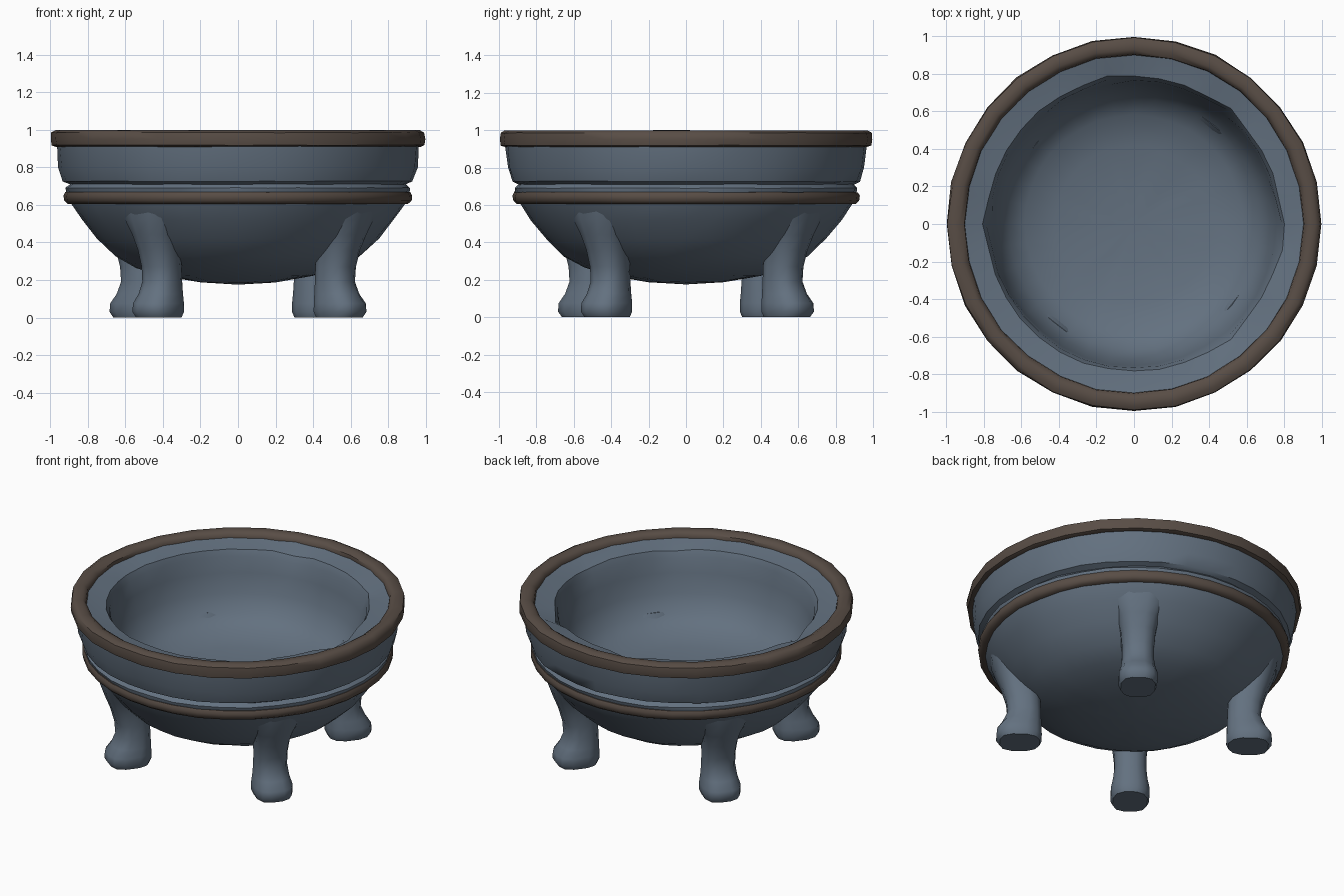
import bpy, bmesh, math, random
from mathutils import Vector

if "Cube" in bpy.data.objects:
    bpy.data.objects.remove(bpy.data.objects["Cube"])

random.seed(4)


def material(name, rgb):
    m = bpy.data.materials.new(name)
    m.diffuse_color = (*rgb, 1)
    m.use_nodes = True
    m.node_tree.nodes["Principled BSDF"].inputs["Base Color"].default_value = m.diffuse_color
    return m


STONE = material("blue grey stone", (0.125, 0.165, 0.215))
BRONZE = material("dark brown band", (0.098, 0.074, 0.060))


def finish(name, bm, mat, angle=40):
    bmesh.ops.recalc_face_normals(bm, faces=bm.faces)
    me = bpy.data.meshes.new(name)
    bm.to_mesh(me)
    bm.free()
    ob = bpy.data.objects.new(name, me)
    bpy.context.collection.objects.link(ob)
    me.materials.append(mat)
    bpy.ops.object.select_all(action='DESELECT')
    ob.select_set(True)
    bpy.context.view_layer.objects.active = ob
    bpy.ops.object.shade_smooth_by_angle(angle=math.radians(angle))
    return ob


def bridge(bm, a, b):
    n = len(a)
    for i in range(n):
        bm.faces.new((a[i], a[(i + 1) % n], b[(i + 1) % n], b[i]))


# Worn spots on the ledge edge, in degrees
CHIPS = (100, 180, 355, 50, 310)


def chip(i, segs):
    deg = 360 * i / segs
    return any(abs((deg - c + 180) % 360 - 180) < 6 for c in CHIPS)


def lathe(name, profile, segs, mat, jitter, angle, closed=False, chipped=()):
    """Turn an (r, z) profile; r = 0 at the ends makes a pole."""
    bm = bmesh.new()
    rings, poles = [], []
    for k, (r, z) in enumerate(profile):
        if r == 0:
            poles.append(bm.verts.new((0, 0, z)))
            continue
        ring = []
        for i in range(segs):
            a = math.tau * i / segs
            rr = r + random.uniform(-jitter, jitter)
            zz = z + random.uniform(-jitter, jitter) * 0.5
            if k in chipped and chip(i, segs):
                rr += 0.018
                zz -= 0.02
            ring.append(bm.verts.new((rr * math.cos(a), rr * math.sin(a), zz)))
        rings.append(ring)
    for a, b in zip(rings, rings[1:]):
        bridge(bm, a, b)
    if closed:
        bridge(bm, rings[-1], rings[0])
    for pole, ring in zip(poles, (rings[0], rings[-1])):
        for i in range(segs):
            bm.faces.new((pole, ring[i], ring[(i + 1) % segs]))
    return finish(name, bm, mat, angle)


# Bowl: outer belly, groove, upper wall, inner ledge and hollow
lathe("bowl", [
    (0, 0.175), (0.2, 0.188), (0.4, 0.222), (0.54, 0.265), (0.65, 0.325),
    (0.75, 0.42), (0.83, 0.52), (0.89, 0.61), (0.915, 0.67), (0.918, 0.69),
    (0.895, 0.71), (0.93, 0.725), (0.955, 0.80), (0.967, 0.93), (0.92, 0.965),
    (0.88, 0.955), (0.785, 0.94), (0.768, 0.90), (0.755, 0.80), (0.725, 0.68),
    (0.67, 0.57), (0.58, 0.505), (0.42, 0.465), (0.2, 0.445), (0, 0.44)],
    36, STONE, 0.004, 40, chipped=(16, 17))

# Rim ring and lower band
lathe("rim_band", [(0.90, 0.95), (0.905, 0.982), (0.93, 0.998), (0.968, 0.998),
                   (0.992, 0.985), (0.998, 0.95), (0.992, 0.918), (0.97, 0.91),
                   (0.915, 0.915)], 28, BRONZE, 0.003, 50, True)
lathe("lower_band", [(0.87, 0.605), (0.905, 0.605), (0.924, 0.622),
                     (0.928, 0.65), (0.918, 0.668), (0.87, 0.668)],
      36, BRONZE, 0.002, 50, True)

# Legs: flared foot, narrow ankle, thigh merging with the belly
# (height, distance from axis, radial half size, sideways half size)
SECTIONS = [(0.008, 0.685, 0.125, 0.105), (0.03, 0.69, 0.143, 0.118),
            (0.075, 0.688, 0.140, 0.118), (0.125, 0.668, 0.118, 0.106),
            (0.19, 0.655, 0.102, 0.098), (0.27, 0.66, 0.104, 0.098),
            (0.36, 0.678, 0.112, 0.106), (0.44, 0.70, 0.122, 0.125),
            (0.52, 0.735, 0.114, 0.16), (0.585, 0.765, 0.095, 0.19)]
N = 12
for k, name in enumerate(("front_right", "back_right", "back_left", "front_left")):
    ang = math.radians(-38 + 90 * k)
    out = Vector((math.cos(ang), math.sin(ang), 0))
    side = Vector((-out.y, out.x, 0))
    bm = bmesh.new()
    rings = []
    for z, r, a, b in SECTIONS:
        ring = []
        for i in range(N):
            t = math.tau * (i + 0.5) / N
            toe = 0.94 if z < 0.1 and i in (0, N - 1) else 1  # cleft between toes
            # Slightly squared cross-section
            c = math.copysign(abs(math.cos(t)) ** 0.8, math.cos(t)) * toe
            s = math.copysign(abs(math.sin(t)) ** 0.8, math.sin(t))
            ring.append(bm.verts.new(out * (r + a * c) + side * b * s
                                     + Vector((0, 0, z))))
        rings.append(ring)
    for lo, hi in zip(rings, rings[1:]):
        bridge(bm, lo, hi)
    for v in rings[0]:
        v.co.z = 0
    bm.faces.new(rings[0])
    bm.faces.new(rings[-1])
    finish(name + "_leg", bm, STONE, 50)
